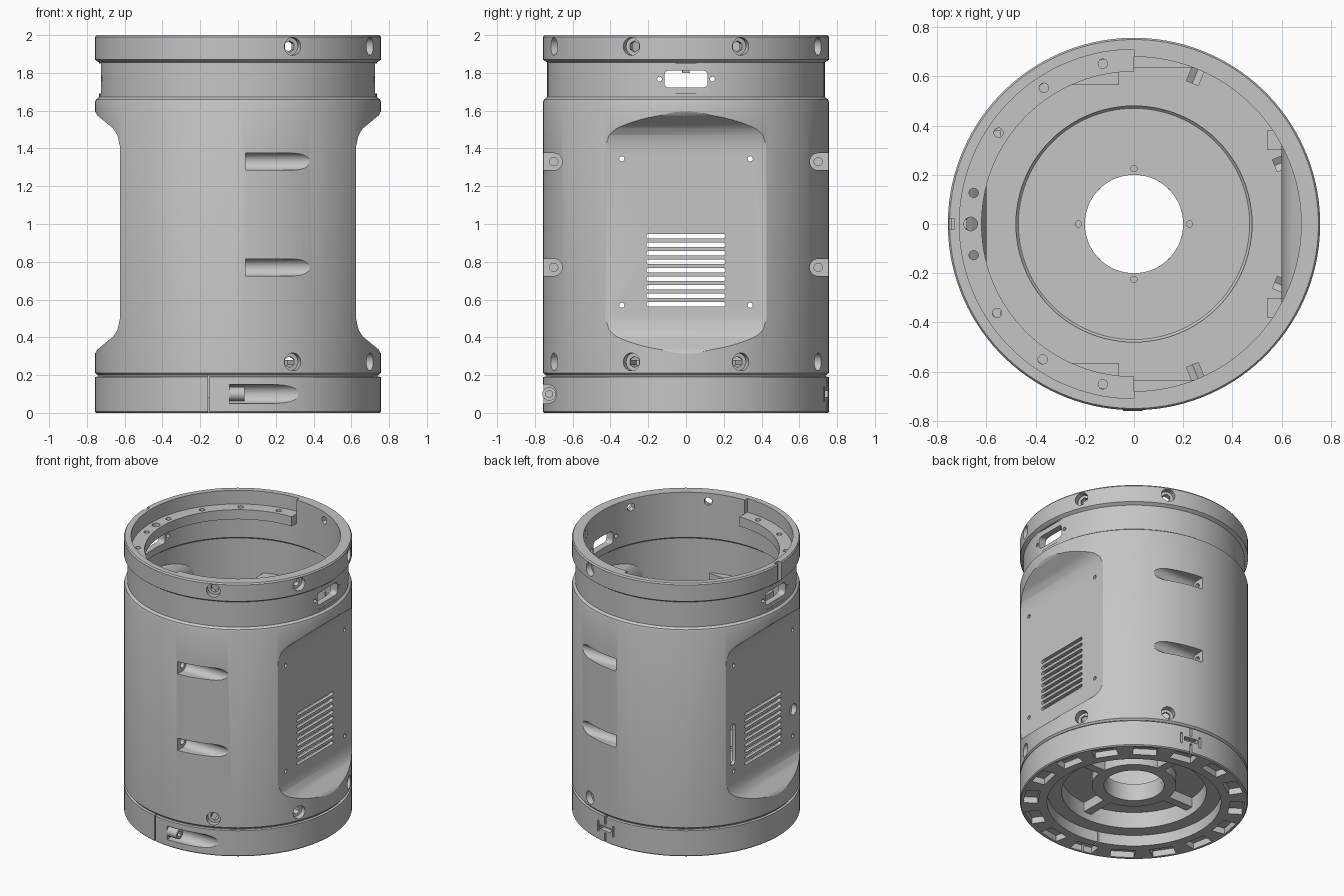
import bpy, bmesh, math
from math import pi, cos, sin, radians
from mathutils import Matrix, Vector

if "Cube" in bpy.data.objects:
    bpy.data.objects.remove(bpy.data.objects["Cube"])

grey = bpy.data.materials.new("machined grey")
grey.use_nodes = True
GREY = (0.56, 0.56, 0.56, 1)
grey.diffuse_color = GREY
grey.node_tree.nodes["Principled BSDF"].inputs["Base Color"].default_value = GREY


def make(name, bm):
    bmesh.ops.recalc_face_normals(bm, faces=bm.faces)
    mesh = bpy.data.meshes.new(name)
    bm.to_mesh(mesh)
    bm.free()
    ob = bpy.data.objects.new(name, mesh)
    bpy.context.scene.collection.objects.link(ob)
    return ob


def lathe(pts, closed=False, seg=128):
    """Revolve (radius, height) points round z; an open profile touches the axis."""
    bm = bmesh.new()
    rings = []
    for r, z in pts:
        if r == 0:
            rings.append([bm.verts.new((0, 0, z))] * seg)
        else:
            angles = [2 * pi * (i + 0.5) / seg for i in range(seg)]
            rings.append([bm.verts.new((r * cos(t), r * sin(t), z)) for t in angles])
    pairs = list(zip(rings, rings[1:])) + ([(rings[-1], rings[0])] if closed else [])
    for a, b in pairs:
        for i in range(seg):
            j = (i + 1) % seg
            bm.faces.new(list(dict.fromkeys((a[i], a[j], b[j], b[i]))))
    return bm


def box(bm, lo, hi, mat=Matrix()):
    lo, hi = Vector(lo), Vector(hi)
    m = mat @ Matrix.Translation((lo + hi) / 2) @ Matrix.Diagonal((*(hi - lo), 1))
    bmesh.ops.create_cube(bm, size=1, matrix=m)


def rod(bm, a, b, r, seg=24):
    a, b = Vector(a), Vector(b)
    m = Matrix.Translation((a + b) / 2) @ (b - a).to_track_quat('Z', 'Y').to_matrix().to_4x4()
    bmesh.ops.create_cone(bm, cap_ends=True, segments=seg, radius1=r, radius2=r,
                          depth=(b - a).length, matrix=m)


def prism(bm, pts, a, b, axis):
    """Extrude a 2D outline along x (points are y, z) or y (points are x, z)."""
    put = (lambda d, p: (d, *p)) if axis == 'X' else (lambda d, p: (p[0], d, p[1]))
    ra, rb = ([bm.verts.new(put(d, p)) for p in pts] for d in (a, b))
    bm.faces.new(ra)
    bm.faces.new(rb[::-1])
    for i in range(len(pts)):
        j = (i + 1) % len(pts)
        bm.faces.new((ra[i], rb[i], rb[j], ra[j]))


def rounded(cy, cz, w, h, r):
    """Outline of a rounded rectangle."""
    out = []
    for k, (sx, sz) in enumerate(((1, 1), (-1, 1), (-1, -1), (1, -1))):
        for i in range(7):
            t = (k + i / 6) * pi / 2
            out.append((cy + sx * (w / 2 - r) + r * cos(t), cz + sz * (h / 2 - r) + r * sin(t)))
    return out


def volume(mesh):
    bm = bmesh.new()
    bm.from_mesh(mesh)
    v = bm.calc_volume()
    bm.free()
    return v


def cut(ob, bm):
    """Subtract bm from ob, taking the first solver that gives a sound solid."""
    tool = make("cutter", bm)
    before = volume(ob.data)
    mod = ob.modifiers.new("cut", 'BOOLEAN')
    mod.operation, mod.object = 'DIFFERENCE', tool
    for solver in ('MANIFOLD', 'EXACT', 'FLOAT'):
        mod.solver = solver
        dg = bpy.context.evaluated_depsgraph_get()
        mesh = bpy.data.meshes.new_from_object(ob.evaluated_get(dg))
        if 0.08 * before < volume(mesh) < 0.9999 * before:
            ob.data = mesh
            break
    ob.modifiers.clear()
    bpy.data.objects.remove(tool)


def take(ob):
    """Turn a helper object back into a bmesh cutter."""
    bm = bmesh.new()
    bm.from_mesh(ob.data)
    bpy.data.objects.remove(ob)
    return bm


def side_scoops(inset):
    """Cutter that flattens both x sides with sloped ends."""
    half = [(0.765, 0.30), (0.745, 0.335), (0.66, 0.405), (0.638, 0.44), (0.625, 0.50)]
    prof = [(1, 0.30)] + half + [(x, 1.91 - z) for x, z in half[::-1]] + [(1, 1.61)]
    bm = bmesh.new()
    for s in (1, -1):
        prism(bm, [(s * (x - inset), z) for x, z in prof], -1, 1, 'Y')
    return bm


def left_half(name, pts):
    """The x < 0 half of a revolved ring, as a cutter."""
    ob = make(name, lathe(pts, True))
    bm = bmesh.new()
    box(bm, (0, -1, -1), (1, 1, 3))
    cut(ob, bm)
    return take(ob)


SLOTS = (0.77, 1.33)

# Main body
body = make("main_body", lathe([(0, 0.2), (0.745, 0.2), (0.757, 0.212), (0.757, 1.645), (0.752, 1.66),
                                (0.735, 1.672), (0.735, 1.855), (0.757, 1.87), (0.757, 1.99),
                                (0.75, 2.0), (0, 2.0)]))
cut(body, side_scoops(0))

# Inner cavity, leaving the screw bosses and the half-round ledge
cavity = make("cavity", lathe([(0, 0.28), (0.70, 0.28), (0.70, 1.655), (0.68, 1.67), (0.68, 2.1), (0, 2.1)]))
cut(cavity, side_scoops(0.025))
bm = bmesh.new()
for s in (1, -1):
    for z in SLOTS:
        box(bm, (0, min(s * 0.635, s), z - 0.08), (0.26, max(s * 0.635, s), z + 0.08))
        box(bm, (-0.25, min(s * 0.565, s), z - 0.08), (-0.06, max(s * 0.565, s), z + 0.08))
    for y in (-0.34, 0.34):
        for z in (0.57, 1.345):
            box(bm, (min(s * 0.54, s), y - 0.04, z - 0.04), (max(s * 0.54, s), y + 0.04, z + 0.04))
cut(cavity, bm)
cut(cavity, left_half("ledge", [(0.62, 1.83), (0.75, 1.83), (0.75, 1.9), (0.62, 1.9)]))
cut(body, take(cavity))
cut(body, left_half("rim", [(0.5, 1.9), (0.71, 1.9), (0.71, 2.1), (0.5, 2.1)]))

# Floor pocket, centre bore and its four small holes
cut(body, lathe([(0, 0.255), (0.47, 0.255), (0.48, 0.265), (0.48, 0.4), (0, 0.4)]))
bm = bmesh.new()
rod(bm, (0, 0, 0), (0, 0, 0.5), 0.2, 64)
for k in range(4):
    c, s = cos(k * pi / 2) * 0.226, sin(k * pi / 2) * 0.226
    rod(bm, (c, s, 0), (c, s, 0.5), 0.013, 12)
# Ledge holes
for a in (101, 123.5, 146, 169, 180, 191, 213, 236, 259):
    c, s = 0.664 * cos(radians(a)), 0.664 * sin(radians(a))
    rod(bm, (c, s, 1.8), (c, s, 1.95), 0.028 if a == 180 else 0.019, 16)
# Vents, panel screw holes and connector ports, through both sides
for i in range(9):
    prism(bm, rounded(0, 0.575 + 0.045 * i, 0.42, 0.025, 0.0124), -1, 1, 'X')
prism(bm, rounded(0, 1.767, 0.23, 0.09, 0.025), -1, 1, 'X')
for s in (1, -1):
    rod(bm, (-1, s * 0.14, 1.767), (1, s * 0.14, 1.767), 0.013, 12)
    for z in (0.57, 1.345):
        rod(bm, (-1, s * 0.34, z), (1, s * 0.34, z), 0.014, 12)
# Extra cable slot and round hole on one side
prism(bm, rounded(0.35, 0.77, 0.055, 0.30, 0.027), -1, -0.5, 'X')
rod(bm, (-1, -0.35, 0.76), (-0.5, -0.35, 0.76), 0.04)
cut(body, bm)

# Radial counterbores with hex through holes in the flange and lower edge
for inner, outer, r, seg in ((0.715, 0.85, 0.047, 24), (0.62, 0.73, 0.03, 6)):
    bm = bmesh.new()
    for a in (-67.5, -22.5, 22.5, 67.5):
        d = Vector((cos(radians(a)), sin(radians(a)), 0))
        for z in (0.27, 1.94):
            h = Vector((0, 0, z))
            rod(bm, d * inner + h, d * outer + h, r, seg)
    cut(body, bm)

# Flats around the ports, and the key notch in the flange
bm = bmesh.new()
for s in (1, -1):
    box(bm, (min(s * 0.725, s), -0.25, 1.69), (max(s * 0.725, s), 0.25, 1.85))
box(bm, (-0.8, -0.022, 1.86), (-0.73, 0.022, 2.1))
cut(body, bm)

# Tangential screw channels on front and back
for stage in range(3):
    bm = bmesh.new()
    for s in (1, -1):
        for z in SLOTS:
            if stage == 0:
                rod(bm, (0.04, s * 0.70, z), (0.48, s * 0.70, z), 0.045, 32)
            elif stage == 1:
                box(bm, (0.04, min(s * 0.70, s), z - 0.045), (0.48, max(s * 0.70, s), z + 0.045))
            else:
                rod(bm, (-0.08, s * 0.70, z), (0.06, s * 0.70, z), 0.022, 16)
    cut(body, bm)

# Clamp ring at the base
ring = make("clamp_ring", lathe([(0.75, 0), (0.757, 0.007), (0.757, 0.19), (0.742, 0.193), (0.742, 0.2),
                                 (0.48, 0.2), (0.48, 0.08), (0.577, 0.08), (0.577, 0)], True))
bm = bmesh.new()
for k in range(16):
    box(bm, (0.635, -0.08, -0.1), (0.73, 0.08, 0.045), Matrix.Rotation((k + 0.5) * pi / 8, 4, 'Z'))
rod(bm, (-0.045, -0.735, 0.1), (0.48, -0.735, 0.1), 0.05, 32)
cut(ring, bm)
bm = bmesh.new()
box(bm, (-0.045, -1, 0.05), (0.48, -0.735, 0.15))
box(bm, (-0.16, -1, -0.1), (-0.15, -0.55, 0.3))
hinge = Matrix.Rotation(radians(80), 4, 'Z')
box(bm, (0.72, -0.05, 0.085), (0.9, 0.05, 0.115), hinge)
for y, lo, hi in ((0, -0.1, 0.07), (0, 0.13, 0.3), (0.07, 0.06, 0.14), (-0.07, 0.06, 0.14)):
    box(bm, (0.72, y - 0.008, lo), (0.9, y + 0.008, hi), hinge)
cut(ring, bm)

# Clamp screw with hex socket
bm = bmesh.new()
rod(bm, (-0.045, -0.725, 0.1), (0.035, -0.725, 0.1), 0.036, 32)
screw = make("clamp_screw", bm)
bm = bmesh.new()
rod(bm, (0, -0.725, 0.1), (0.1, -0.725, 0.1), 0.02, 6)
cut(screw, bm)

# Hub and spokes under the floor
hub = make("floor_hub", lathe([(0.2, 0.13), (0.28, 0.13), (0.28, 0.2), (0.2, 0.2)], True, 64))
bm = bmesh.new()
for k in range(4):
    box(bm, (0.27, -0.03, 0.13), (0.49, 0.03, 0.2), Matrix.Rotation(k * pi / 2, 4, 'Z'))
spokes = make("floor_spokes", bm)

# Colour and shading
bpy.ops.object.select_all(action='DESELECT')
for ob in (body, ring, screw, hub, spokes):
    ob.data.materials.clear()
    ob.data.materials.append(grey)
    ob.select_set(True)
bpy.context.view_layer.objects.active = body
bpy.ops.object.shade_smooth_by_angle(angle=radians(25))
